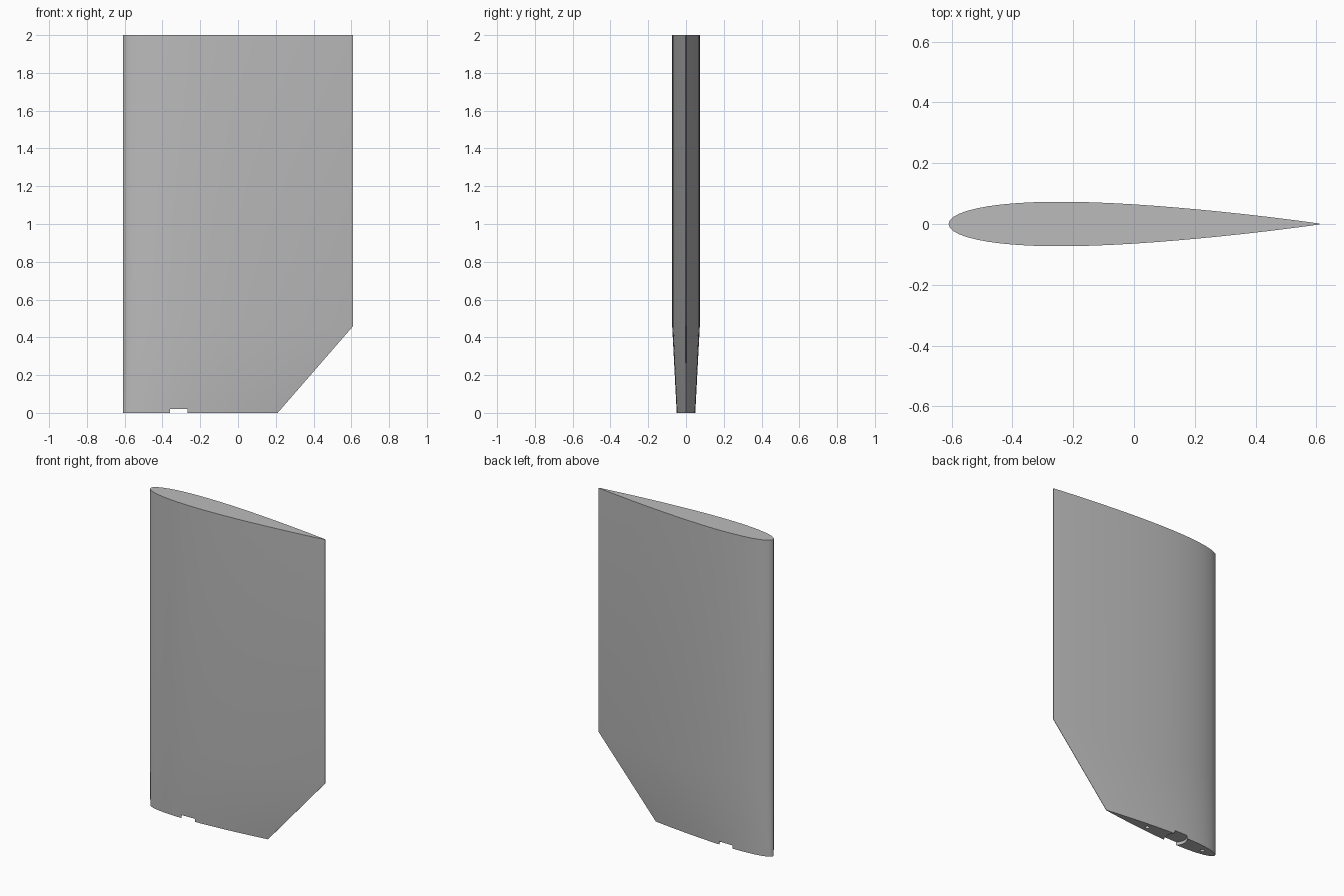
import bpy, bmesh, math

if "Cube" in bpy.data.objects:
    bpy.data.objects.remove(bpy.data.objects["Cube"])

LEAD = -0.61            # x of the straight leading edge
CHORD, TIP_CHORD = 1.22, 0.82
TAPER_Z, HEIGHT = 0.46, 2.0
STEPS = 28

grey = bpy.data.materials.new("blade grey")
grey.use_nodes = True
colour = (0.5, 0.5, 0.5, 1)
grey.diffuse_color = colour
grey.node_tree.nodes["Principled BSDF"].inputs["Base Color"].default_value = colour


def half_thickness(t):
    # Symmetric foil, 12 percent thick
    return 0.6 * (0.2969 * math.sqrt(t) - 0.126 * t - 0.3516 * t**2
                  + 0.2843 * t**3 - 0.1015 * t**4)


def section(bm, z):
    # One foil outline, scaled from the leading edge below the taper
    chord = TIP_CHORD + (CHORD - TIP_CHORD) * min(1, z / TAPER_Z)
    stations = [(1 - math.cos(math.pi * i / STEPS)) / 2 for i in range(STEPS + 1)]
    outline = [(t, -half_thickness(t)) for t in stations]
    outline += [(t, half_thickness(t)) for t in reversed(stations[1:])]
    return [bm.verts.new((LEAD + chord * t, chord * y, z)) for t, y in outline]


# Blade: loft through the sections
bm = bmesh.new()
rings = [section(bm, z) for z in (0, 0.05, TAPER_Z, HEIGHT)]
count = len(rings[0])
for low, high in zip(rings, rings[1:]):
    for i in range(count):
        j = (i + 1) % count
        bm.faces.new((low[i], low[j], high[j], high[i]))
bm.faces.new(rings[0][::-1])
bm.faces.new(rings[-1])
bmesh.ops.recalc_face_normals(bm, faces=bm.faces)
mesh = bpy.data.meshes.new("rudder_blade")
bm.to_mesh(mesh)
bm.free()
mesh.materials.append(grey)
blade = bpy.data.objects.new("rudder_blade", mesh)
bpy.context.collection.objects.link(blade)


def drill(x, radius, depth):
    # Round pocket cut up into the lower end
    bpy.ops.mesh.primitive_cylinder_add(vertices=32, radius=radius,
                                        depth=2 * depth, location=(x, 0, 0))
    cutter = bpy.context.object
    cutter.name = "pocket_cutter"
    cutter.hide_render = True
    cutter.data.materials.append(grey)
    mod = blade.modifiers.new("pocket", 'BOOLEAN')
    mod.operation, mod.solver, mod.object = 'DIFFERENCE', 'EXACT', cutter
    bpy.context.view_layer.objects.active = blade
    bpy.ops.object.modifier_apply(modifier=mod.name)
    bpy.data.objects.remove(cutter)


# Bearing recess that breaks out on both sides, and two pin holes
drill(-0.315, 0.067, 0.02)
for x in (-0.515, -0.1):
    drill(x, 0.013, 0.08)

bpy.ops.object.select_all(action='DESELECT')
blade.select_set(True)
bpy.context.view_layer.objects.active = blade
bpy.ops.object.shade_smooth_by_angle(angle=math.radians(30))
